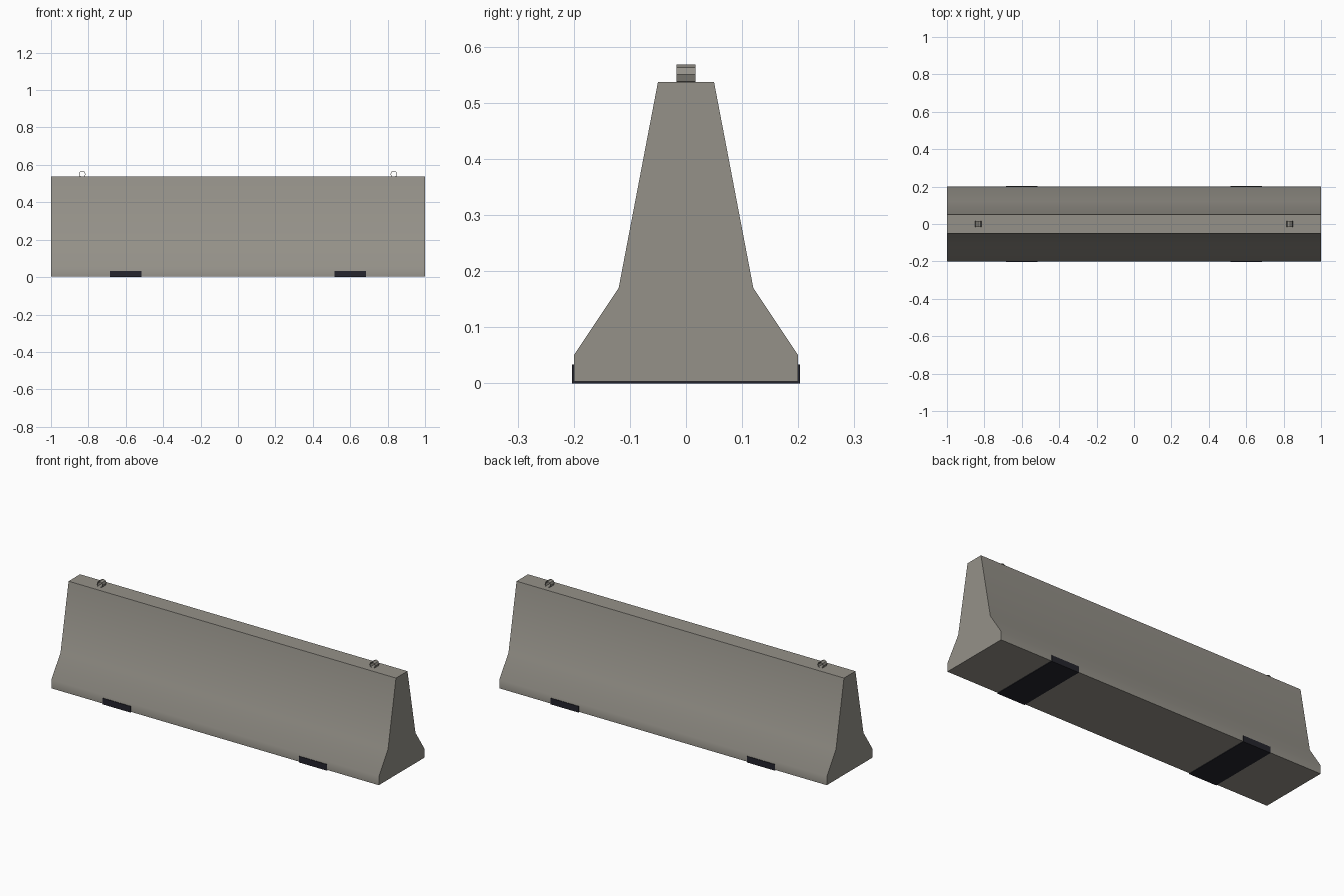
import bpy
import bmesh
import math

cube = bpy.data.objects.get("Cube")
if cube:
    bpy.data.objects.remove(cube, do_unlink=True)


def make_material(name, color):
    mat = bpy.data.materials.new(name)
    mat.use_nodes = True
    mat.diffuse_color = color
    mat.node_tree.nodes["Principled BSDF"].inputs["Base Color"].default_value = color
    return mat


concrete = make_material("concrete grey", (0.30, 0.285, 0.25, 1))
rubber = make_material("dark rubber", (0.018, 0.018, 0.026, 1))


def add_object(name, bm, mat):
    bmesh.ops.recalc_face_normals(bm, faces=bm.faces)
    mesh = bpy.data.meshes.new(name)
    bm.to_mesh(mesh)
    bm.free()
    mesh.materials.append(mat)
    obj = bpy.data.objects.new(name, mesh)
    bpy.context.collection.objects.link(obj)
    return obj


# Barrier body: half profile mirrored, then extruded along x
half = [(0.2, 0.003), (0.2, 0.05), (0.12, 0.17), (0.05, 0.537)]
profile = half + [(-y, z) for y, z in reversed(half)]
bm = bmesh.new()
end_cap = bm.faces.new([bm.verts.new((-1, y, z)) for y, z in profile])
extruded = bmesh.ops.extrude_face_region(bm, geom=[end_cap], use_keep_orig=True)
new_verts = [v for v in extruded["geom"] if isinstance(v, bmesh.types.BMVert)]
bmesh.ops.translate(bm, verts=new_verts, vec=(2, 0, 0))
body = add_object("barrier_body", bm, concrete)
bpy.context.view_layer.objects.active = body
body.select_set(True)
bpy.ops.object.shade_smooth_by_angle(angle=math.radians(40))
body.select_set(False)


# Rubber pad wrapping under the base
def add_pad(name, x):
    bm = bmesh.new()
    bmesh.ops.create_cube(bm, size=1)
    bmesh.ops.scale(bm, verts=bm.verts, vec=(0.17, 0.406, 0.034))
    bmesh.ops.translate(bm, verts=bm.verts, vec=(x, 0, 0.017))
    add_object(name, bm, rubber)


# Thin eight-sided lifting ring with its opening along y
def add_ring(name, x, outer=0.018, inner=0.0155, depth=0.017, sides=8):
    bm = bmesh.new()
    loops = []
    for radius, y in ((outer, -depth), (outer, depth), (inner, depth), (inner, -depth)):
        angles = [math.tau * i / sides for i in range(sides)]
        loops.append([bm.verts.new((x + radius * math.cos(a), y,
                                    0.5505 + radius * math.sin(a))) for a in angles])
    for k in range(4):
        a, b = loops[k], loops[(k + 1) % 4]
        for i in range(sides):
            j = (i + 1) % sides
            bm.faces.new((a[i], a[j], b[j], b[i]))
    add_object(name, bm, concrete)


for side, sign in (("left", 1), ("right", -1)):
    add_pad(side + "_base_pad", sign * 0.6)
    add_ring(side + "_lifting_ring", sign * 0.833)
